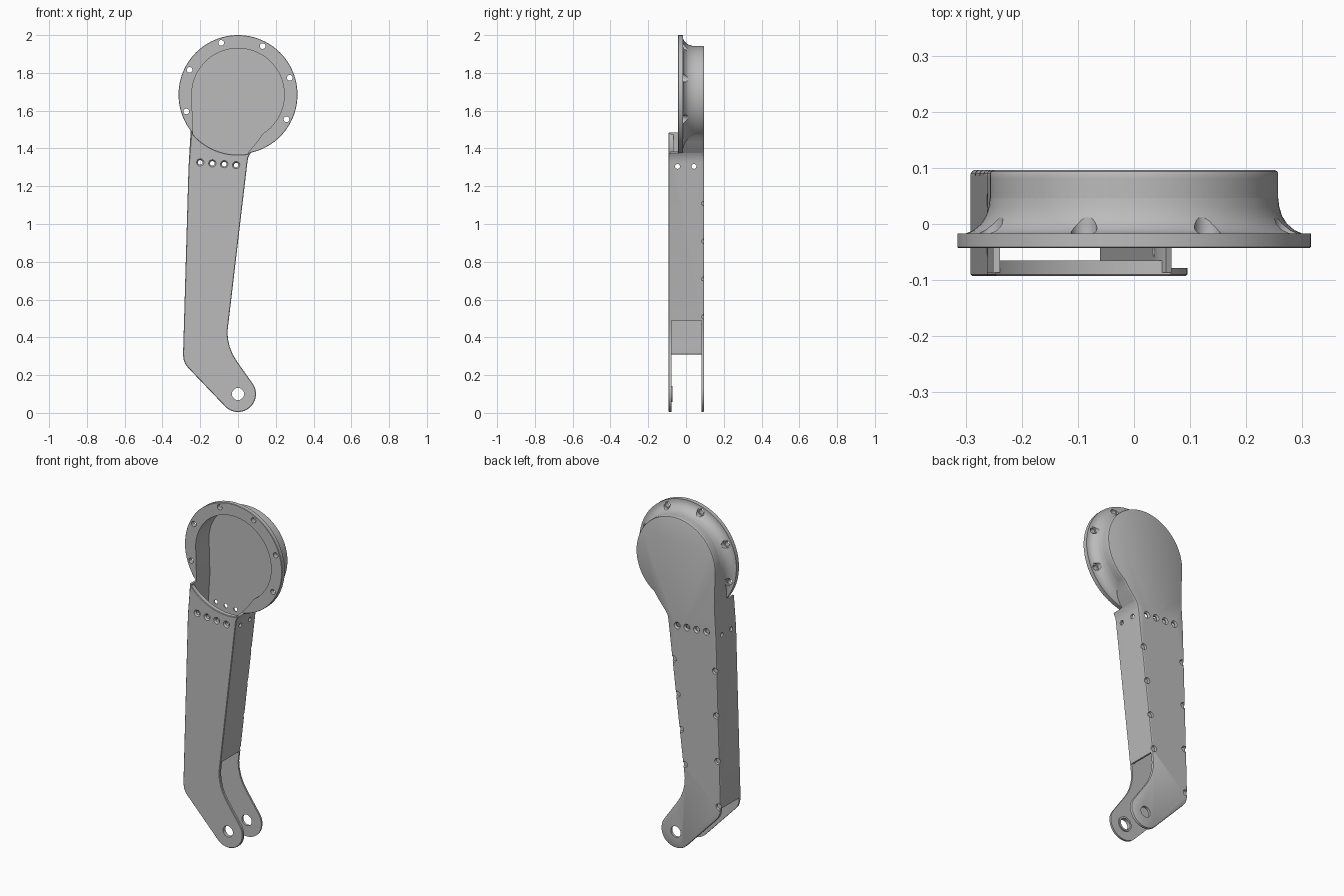
import bpy, bmesh, math
from mathutils import Vector

if "Cube" in bpy.data.objects:
    bpy.data.objects.remove(bpy.data.objects["Cube"])

metal = bpy.data.materials.new("grey_metal")
metal.diffuse_color = (0.5, 0.5, 0.5, 1)
metal.use_nodes = True
metal.node_tree.nodes["Principled BSDF"].inputs["Base Color"].default_value = metal.diffuse_color
CZ = 1.685  # height of the round housing centre


def arc(cx, cz, r, a0, a1, n):
    return [(cx + r * math.cos(math.radians(a0 + (a1 - a0) * i / n)),
             cz + r * math.sin(math.radians(a0 + (a1 - a0) * i / n))) for i in range(n + 1)]


def inset(pts, d):
    """Offset a closed counter-clockwise outline inwards."""
    out = []
    for i, p in enumerate(pts):
        p = Vector(p)
        a = (p - Vector(pts[i - 1])).normalized()
        b = (Vector(pts[(i + 1) % len(pts)]) - p).normalized()
        n1, n2 = Vector((-a.y, a.x)), Vector((-b.y, b.x))
        q = p + (n1 + n2) * d / (1 + n1.dot(n2))
        out.append((q.x, q.y))
    return out


def at(pts, y):
    return [(x, y, z) for x, z in pts]


def disc(cx, cz, r, y, n=24):
    return at(arc(cx, cz, r, 0, 360, n)[:-1], y)


def loft(name, solids):
    """Each solid is a list of equal rings, joined by quads and capped."""
    bm = bmesh.new()
    for rings in solids:
        vs = [[bm.verts.new(p) for p in ring] for ring in rings]
        n = len(vs[0])
        for a, b in zip(vs, vs[1:]):
            for i in range(n):
                bm.faces.new((a[i], a[(i + 1) % n], b[(i + 1) % n], b[i]))
        bm.faces.new(vs[0][::-1])
        bm.faces.new(vs[-1])
    bmesh.ops.recalc_face_normals(bm, faces=bm.faces)
    me = bpy.data.meshes.new(name)
    bm.to_mesh(me)
    bm.free()
    ob = bpy.data.objects.new(name, me)
    bpy.context.collection.objects.link(ob)
    me.materials.append(metal)
    return ob


def cut(ob, cutter):
    bpy.context.view_layer.objects.active = ob
    m = ob.modifiers.new("cut", 'BOOLEAN')
    m.operation, m.solver, m.object = 'DIFFERENCE', 'EXACT', cutter
    bpy.ops.object.modifier_apply(modifier=m.name)


# Full outline: pin eye, right edge, neck, round housing, left edge
eye = arc(0, 0.1, 0.095, 223, 395, 24)
right_low = [(-0.005, 0.272), (-0.028, 0.31), (-0.044, 0.35), (-0.053, 0.39), (-0.056, 0.43)]
right_up = [(-0.049, 0.49), (0.05, 1.33), (0.055, 1.355), (0.067, 1.376)]
neck = [(0.09, 1.403), (0.115, 1.434)]
housing = arc(0, CZ, 0.257, -57, 185, 64)
left_up = [(-0.251, 1.485), (-0.262, 1.3), (-0.29, 0.34), (-0.291, 0.31)]
left_low = [(-0.288, 0.282), (-0.279, 0.258), (-0.265, 0.24)]
outline = eye + right_low + right_up + neck + housing + left_up + left_low
inner = inset(outline, 0.012)
i_right = len(eye + right_low)
i_neck = i_right + len(right_up) - 1
i_left = i_neck + 1 + len(neck + housing)


def wall(name, i0, i1, y0, y1):
    return loft(name, [[[(ox, y0, oz), (ox, y1, oz), (ix, y1, iz), (ix, y0, iz)]
                        for (ox, oz), (ix, iz) in zip(outline[i0:i1 + 1], inner[i0:i1 + 1])]])


# Plates with softened outer edges
back_plate = loft("back_plate", [[at(outline, 0.081), at(outline, 0.09),
                                  at(inset(outline, 0.002), 0.094),
                                  at(inset(outline, 0.006), 0.096)]])
rim = arc(0, CZ, 0.318, -78, -141, 24)
front_shape = eye + right_low + right_up[:-1] + rim + left_up[1:] + left_low
front_plate = loft("front_plate", [[at(inset(front_shape, 0.003), -0.093),
                                    at(front_shape, -0.09), at(front_shape, -0.078)]])
# Thicker joint band behind the top of the front plate
band = loft("joint_band", [[at([(-0.252, 1.27), (0.034, 1.27), (0.042, 1.33)] +
                               arc(0, CZ, 0.319, -79, -140, 24), y) for y in (-0.079, -0.065)]])

# Side walls of the arm and the housing wall
right_wall = wall("right_arm_wall", i_right, i_neck, -0.086, 0.085)
left_wall = wall("left_arm_wall", i_left, i_left + 3, -0.086, 0.085)
housing_wall = wall("housing_wall", i_neck, i_left, -0.03, 0.085)

# Bolt flange with a swept fillet, opened by the hollow interior
profile = [(0.313, -0.043), (0.315, -0.041), (0.315, -0.017), (0.3, -0.017), (0.286, -0.011),
           (0.273, 0), (0.264, 0.014), (0.259, 0.03), (0.2565, 0.05)]
flange = loft("bolt_flange", [[disc(0, CZ, r, y, 96) for r, y in profile]])
cavity = loft("cavity_cutter", [[at(inner, -0.1), at(inner, 0.1)]])
cut(flange, cavity)

# Flange bolt holes with pockets in the fillet
bolts = []
for k in range(-1, 5):
    a = math.radians(18 + 45 * k)
    x, z = 0.288 * math.cos(a), CZ + 0.288 * math.sin(a)
    bolts.append([disc(x, z, r, y) for r, y in
                  ((0.015, -0.06), (0.015, -0.0165), (0.023, -0.0165), (0.023, 0.06))])
bolt_cutter = loft("bolt_cutter", bolts)
cut(flange, bolt_cutter)

# Shallow round floor inside the housing
loft("housing_floor", [[disc(0, CZ, 0.243, y, 64) for y in (0.077, 0.082)]])

# Pin holes, countersunk rivet rows and notches along the back edges
pin = [[disc(0, 0.1, 0.032, y, 32) for y in (-0.2, 0.2)]]
row = [(-0.2, 1.326), (-0.136, 1.321), (-0.073, 1.317), (-0.01, 1.312)]
front_holes = [[disc(x, z, r, y) for r, y in
                ((0.022, -0.096), (0.012, -0.084), (0.012, -0.05))] for x, z in row]
back_holes = [[disc(x, z, r, y) for r, y in
               ((0.012, 0.06), (0.012, 0.087), (0.022, 0.099))] for x, z in row]
notch_at = [(-0.278 + (z - 0.34) * 0.0292, z) for z in (0.32, 0.585, 0.85, 1.11)]
notch_at += [(-0.061 + (z - 0.49) * 0.1179, z) for z in (0.51, 0.71, 0.91, 1.11)]
notches = [[disc(x, z, r, y) for r, y in ((0.014, 0.086), (0.019, 0.1))] for x, z in notch_at]


def side_hole(x0, x1, y, z):
    return [[(x, y + px, z + pz) for px, pz in arc(0, 0, 0.013, 0, 360, 20)[:-1]]
            for x in (x0, x1)]


sides = [side_hole(a, b, y, 1.305) for a, b in ((-0.4, -0.2), (0, 0.2)) for y in (-0.045, 0.042)]
front_cutter = loft("front_cutter", pin + front_holes)
back_cutter = loft("back_cutter", pin + back_holes + notches)
side_cutter = loft("side_cutter", sides)
cut(front_plate, front_cutter)
cut(band, front_cutter)
cut(back_plate, back_cutter)
for w in (right_wall, left_wall):
    cut(w, side_cutter)

# Raised collar around the front pin hole
collar = loft("pin_collar", [[disc(0, 0.1, 0.043, y, 32) for y in (-0.079, -0.071)]])
cut(collar, front_cutter)

for c in (cavity, bolt_cutter, front_cutter, back_cutter, side_cutter):
    bpy.data.objects.remove(c)

# Smooth curved sides, keep edges sharp
for ob in bpy.context.scene.objects:
    ob.select_set(True)
bpy.context.view_layer.objects.active = back_plate
bpy.ops.object.shade_smooth_by_angle(angle=math.radians(30))
